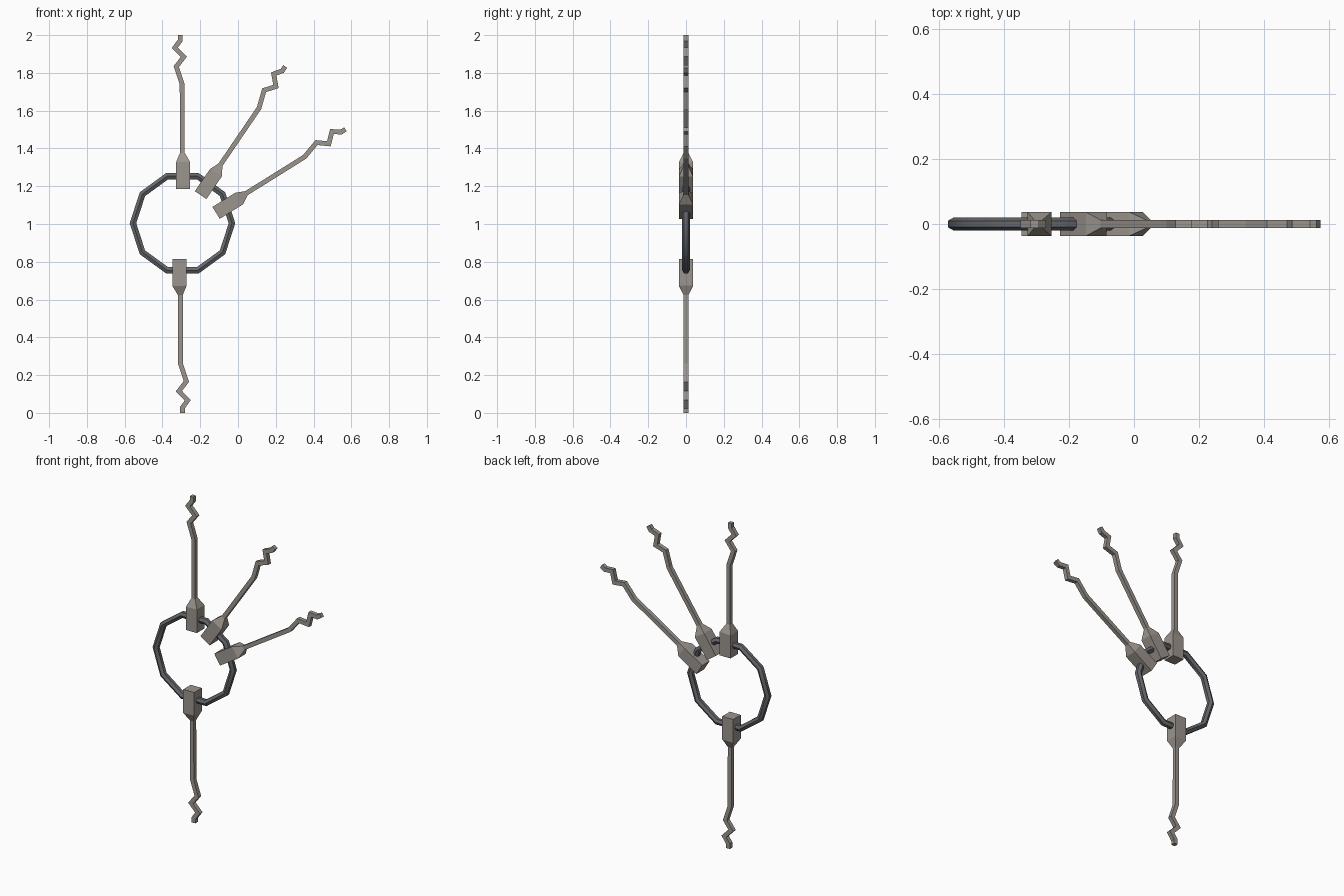
import bpy, math
from mathutils import Vector, Matrix

if "Cube" in bpy.data.objects:
    bpy.data.objects.remove(bpy.data.objects["Cube"])


def material(name, color):
    m = bpy.data.materials.new(name)
    m.diffuse_color = (*color, 1)
    m.use_nodes = True
    m.node_tree.nodes["Principled BSDF"].inputs["Base Color"].default_value = m.diffuse_color
    return m


def loft(name, sections, mat, closed=False):
    """Skin a list of equal-sized vertex loops."""
    n, count = len(sections[0]), len(sections)
    verts = [v for s in sections for v in s]
    faces = []
    for i in range(count if closed else count - 1):
        a, b = i * n, (i + 1) % count * n
        faces += [(a + j, a + (j + 1) % n, b + (j + 1) % n, b + j) for j in range(n)]
    if not closed:
        faces += [tuple(range(n))[::-1], tuple(range((count - 1) * n, count * n))]
    mesh = bpy.data.meshes.new(name)
    mesh.from_pydata(verts, [], faces)
    mesh.materials.append(mat)
    obj = bpy.data.objects.new(name, mesh)
    bpy.context.collection.objects.link(obj)
    return obj


def select_only(obj):
    bpy.ops.object.select_all(action='DESELECT')
    obj.select_set(True)
    bpy.context.view_layer.objects.active = obj


dark = material("dark_metal", (0.13, 0.135, 0.145))
strap_mat = material("strap_fabric", (0.33, 0.3, 0.27))

# Ten-sided ring with a six-sided tube, smooth along its length
R, r = 0.262, 0.02
sections = []
for i in range(10):
    a = math.radians(36 * i)
    loop = []
    for j in range(6):
        t = math.radians(60 * j + 30)
        d = R + r * math.cos(t)
        loop.append((-0.294 + d * math.cos(a), r * math.sin(t), 1.004 + d * math.sin(a)))
    sections.append(loop)
ring = loft("ring", sections, dark, closed=True)
bpy.context.view_layer.update()
select_only(ring)
bpy.ops.object.shade_smooth_by_angle(angle=math.radians(40))

# Strap path: (x, z, half width); thick looped end, taper, then crinkled tail
T = 0.0125
path = [(0, 0, 0.037), (0, 0.143, 0.037), (-0.004, 0.192, T), (-0.005, 0.555, T),
        (-0.036, 0.648, T), (0.004, 0.70, T), (-0.043, 0.748, T),
        (-0.015, 0.787, T), (-0.015, 0.815, T)]


def strap(name, x, z, degrees):
    pts = [Vector((p[0], 0, p[1])) for p in path]
    loops = []
    for i, p in enumerate(pts):
        w = path[i][2]
        before = (p - pts[i - 1]).normalized() if i else None
        after = (pts[i + 1] - p).normalized() if i < len(pts) - 1 else None
        d0, d1 = before or after, after or before
        tangent = (d0 + d1).normalized()
        side = Vector((tangent.z, 0, -tangent.x)) * (w / max(0.6, tangent.dot(d1)))
        depth = Vector((0, w, 0))
        loops.append([p - side - depth, p + side - depth,
                      p + side + depth, p - side + depth])
    m = Matrix.Translation((x, 0, z)) @ Matrix.Rotation(math.radians(degrees), 4, 'Y')
    return loft(name, [[m @ v for v in s] for s in loops], strap_mat)


# Four straps around the ring
strap("strap_top", -0.291, 1.185, 0)
strap("strap_upper_inner", -0.198, 1.153, 34.4)
strap("strap_upper_outer", -0.116, 1.059, 58.2)
strap("strap_bottom", -0.309, 0.815, 180)
